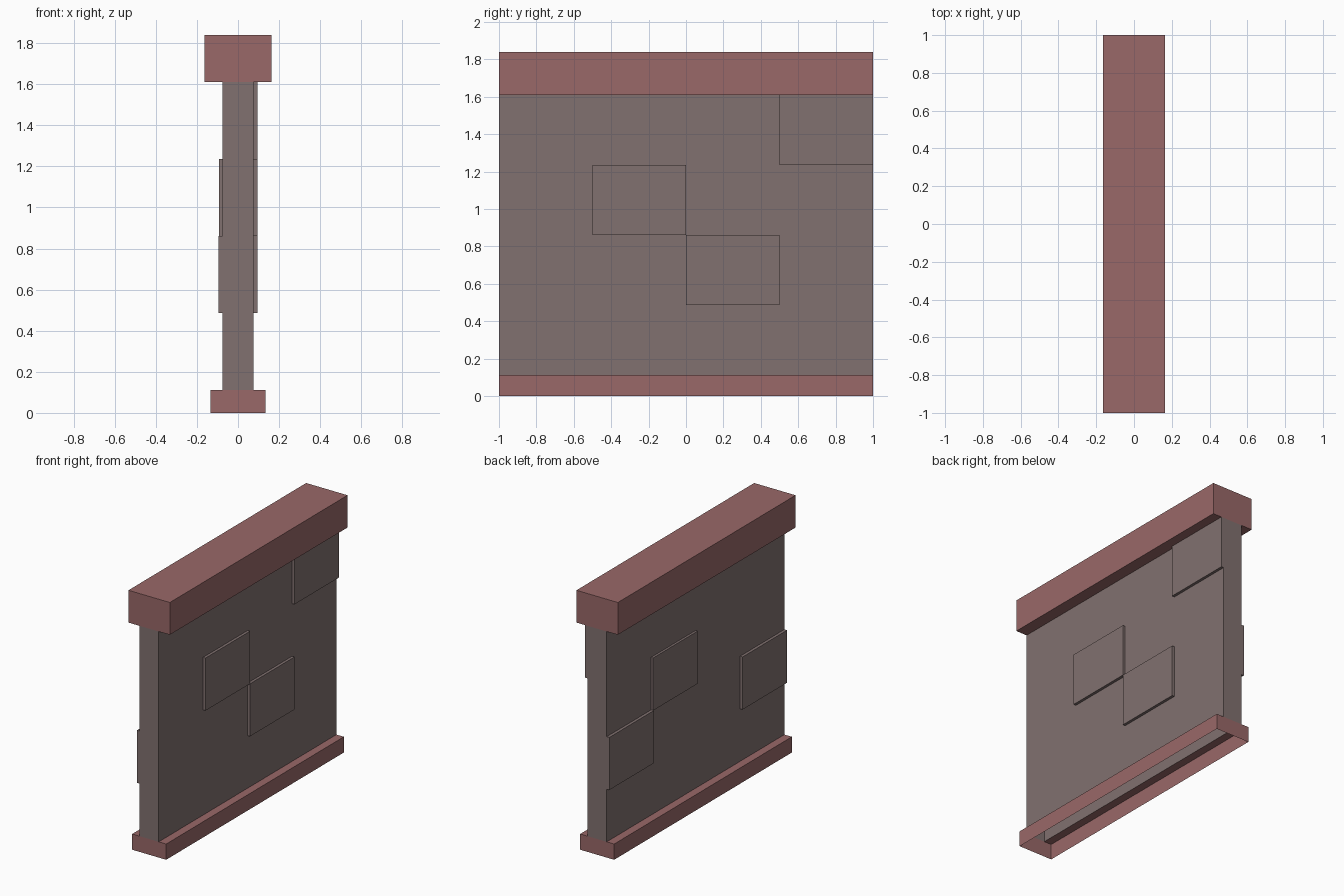
import bpy, bmesh

if "Cube" in bpy.data.objects:
    bpy.data.objects.remove(bpy.data.objects["Cube"])

HALF = 1.0                      # half length along y
Z_BASE, Z_CAP, Z_TOP = 0.112, 1.61, 1.84
X_WALL, X_BASE, X_CAP = 0.0755, 0.134, 0.163


def material(name, rgb):
    m = bpy.data.materials.new(name)
    m.diffuse_color = (*rgb, 1)
    m.use_nodes = True
    m.node_tree.nodes["Principled BSDF"].inputs["Base Color"].default_value = m.diffuse_color
    return m


RED = material("red_trim", (0.32, 0.14, 0.14))
GREY = material("grey_brown_wall", (0.22, 0.165, 0.16))


def shell(name, bm, mat):
    me = bpy.data.meshes.new(name)
    bm.to_mesh(me)
    bm.free()
    me.materials.append(mat)
    ob = bpy.data.objects.new(name, me)
    bpy.context.collection.objects.link(ob)
    return ob


def box(x0, x1, y0, y1, z0, z1, open_sides=()):
    """Box bmesh; faces whose normal matches an (axis, sign) entry are left out."""
    bm = bmesh.new()
    bmesh.ops.create_cube(bm, size=1)
    bm.normal_update()
    gone = [f for f in bm.faces for axis, sign in open_sides
            if f.normal[axis] * sign > 0.9]
    bmesh.ops.delete(bm, geom=gone, context='FACES_ONLY')
    for v in bm.verts:
        v.co = ((x0 + x1) / 2 + v.co.x * (x1 - x0),
                (y0 + y1) / 2 + v.co.y * (y1 - y0),
                (z0 + z1) / 2 + v.co.z * (z1 - z0))
    return bm


def add_ledges(bm, x_outer, z, up):
    """Flat strips joining a trim piece to both wall faces."""
    for s in (-1, 1):
        a, b = sorted((s * X_WALL, s * x_outer))
        pts = [(a, -HALF, z), (b, -HALF, z), (b, HALF, z), (a, HALF, z)]
        bm.faces.new([bm.verts.new(p) for p in (pts if up else pts[::-1])])
    bmesh.ops.remove_doubles(bm, verts=bm.verts, dist=1e-5)


UP, DOWN = (2, 1), (2, -1)

# Hollow base, open below, with a ledge either side of the wall
bm = box(-X_BASE, X_BASE, -HALF, HALF, 0, Z_BASE, (UP, DOWN))
add_ledges(bm, X_BASE, Z_BASE, True)
shell("base_trim", bm, RED)

# Hollow wall
shell("wall", box(-X_WALL, X_WALL, -HALF, HALF, Z_BASE, Z_CAP, (UP, DOWN)), GREY)

# Cap with overhanging underside
bm = box(-X_CAP, X_CAP, -HALF, HALF, Z_CAP, Z_TOP, (DOWN,))
add_ledges(bm, X_CAP, Z_CAP, False)
shell("cap_trim", bm, RED)

# Raised blocks on a 4 x 4 grid: side, column along y, row along z, outer x
ROW = (Z_CAP - Z_BASE) / 4
BLOCKS = [(1, 3, 3, 0.095), (1, 1, 2, 0.095), (1, 2, 1, 0.095),
          (-1, 3, 1, 0.096), (-1, 2, 2, 0.092), (-1, 0, 1, 0.096)]
for i, (side, col, row, x_out) in enumerate(BLOCKS):
    x0, x1 = sorted((side * X_WALL, side * x_out))
    y0, z0 = -HALF + col * 0.5, Z_BASE + row * ROW
    bm = box(x0, x1, y0, y0 + 0.5, z0, z0 + ROW, ((0, -side),))
    shell(f"raised_block_{i + 1}", bm, GREY)
